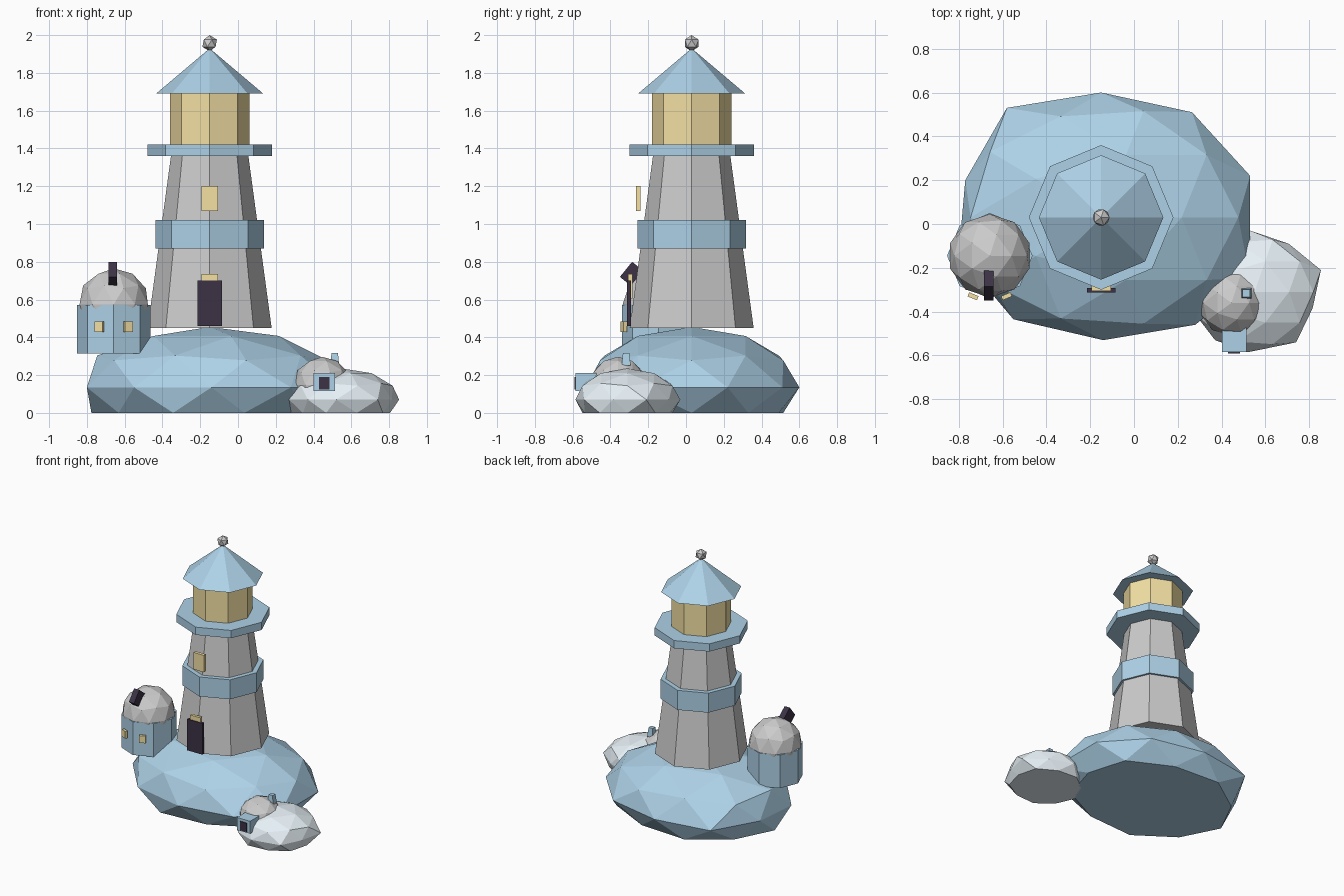
import bpy, bmesh
from math import radians, sin, cos
from mathutils import Matrix, Vector

if "Cube" in bpy.data.objects:
    bpy.data.objects.remove(bpy.data.objects["Cube"])


def material(name, r, g, b):
    m = bpy.data.materials.new(name)
    m.diffuse_color = (r, g, b, 1)
    m.use_nodes = True
    m.node_tree.nodes["Principled BSDF"].inputs["Base Color"].default_value = m.diffuse_color
    return m


BLUE = material("blue", .42, .64, .80)
SNOW = material("snow", .80, .88, .93)
YELLOW = material("yellow", .90, .75, .37)
DARK = material("dark", .045, .032, .06)


def finish(name, bm, mat=None):
    me = bpy.data.meshes.new(name)
    bmesh.ops.recalc_face_normals(bm, faces=bm.faces)
    bm.to_mesh(me)
    bm.free()
    ob = bpy.data.objects.new(name, me)
    bpy.context.collection.objects.link(ob)
    if mat:
        me.materials.append(mat)
    return ob


def prism(name, x, y, z0, z1, r0, r1, mat=None, sides=8, turn=0):
    bm = bmesh.new()
    bmesh.ops.create_cone(bm, cap_ends=True, segments=sides, radius1=r0, radius2=r1, depth=z1 - z0,
                          matrix=Matrix.Translation((x, y, (z0 + z1) / 2)) @ Matrix.Rotation(turn, 4, 'Z'))
    if r1 == 0:
        bmesh.ops.remove_doubles(bm, verts=bm.verts, dist=1e-5)
    return finish(name, bm, mat)


def box(name, centre, size, mat=None, rot=None):
    bm = bmesh.new()
    m = Matrix.Translation(centre) @ (rot or Matrix()) @ Matrix.Diagonal((*size, 1))
    bmesh.ops.create_cube(bm, size=1, matrix=m)
    return finish(name, bm, mat)


def ball(name, centre, radii, mat=None, sub=2, outline=(), floor=True):
    """Faceted ball with a flattened base; outline moves its equator points."""
    bm = bmesh.new()
    bmesh.ops.create_icosphere(bm, subdivisions=sub, radius=1)
    for v in bm.verts:
        equator = abs(v.co.z) < .01
        v.co = Vector(centre) + Vector(a * b for a, b in zip(v.co, radii))
        if equator and outline:
            px, py = min(outline, key=lambda p: (p[0] - v.co.x) ** 2 + (p[1] - v.co.y) ** 2)
            v.co.x, v.co.y = px, py
        if floor:
            v.co.z = max(v.co.z, 0)
    bmesh.ops.dissolve_limit(bm, angle_limit=radians(.1), verts=bm.verts, edges=bm.edges)
    return finish(name, bm, mat)


# Island and side rock
ball("island", (-.15, .03, .135), (.70, .57, .32), BLUE, outline=[
    (-.58, .53), (-.15, .60), (.265, .51), (.53, .22), (.53, -.25),
    (.28, -.46), (-.14, -.53), (-.55, -.435), (-.80, -.14), (-.77, .20)])
ball("rock", (.55, -.31, .07), (.30, .28, .165), SNOW, outline=[
    (.53, -.03), (.706, -.09), (.853, -.21), (.815, -.385), (.74, -.54),
    (.52, -.585), (.37, -.53), (.27, -.40), (.27, -.22), (.38, -.09)])

# Lighthouse tower
TX, TY = -.15, .03
prism("tower", TX, TY, .45, 1.36, .328, .205)
prism("tower_band", TX, TY, .87, 1.02, .287, .287, BLUE)
prism("gallery", TX, TY, 1.36, 1.42, .33, .33, BLUE)
prism("lantern", TX, TY, 1.42, 1.69, .21, .21, YELLOW)
prism("roof", TX, TY, 1.69, 1.93, .284, 0, BLUE)
ball("finial", (TX, TY, 1.957), (.043,) * 3, sub=1, floor=False)
box("tower_door", (TX, -.302, .58), (.13, .022, .24), DARK)
box("lower_window", (TX, -.295, .67), (.088, .022, .13), YELLOW)
box("upper_window", (TX, -.252, 1.135), (.088, .024, .13), YELLOW)

# Round hut with dome
HX, HY = -.658, -.145
prism("hut_wall", HX, HY, .315, .57, .195, .195, BLUE)
ball("hut_dome", (HX, HY, .575), (.19,) * 3, floor=False)
box("dome_hatch", (HX - .005, -.2775, .7275), (.044, .103, .103), DARK,
    Matrix.Rotation(radians(51), 4, 'X'))
for side, label in ((-1, "left"), (1, "right")):
    a = radians(22.5) * side
    box("hut_window_" + label, (HX + .2 * sin(a), HY - .2 * cos(a), .455),
        (.046, .02, .055), YELLOW, Matrix.Rotation(a, 4, 'Z'))

# Small domed shelter on the rock
ball("shelter_dome", (.445, -.36, .147), (.152, .152, .15))
box("shelter_porch", (.457, -.53, .163), (.112, .11, .096), BLUE)
box("shelter_door", (.457, -.584, .157), (.055, .014, .068), DARK)
prism("shelter_chimney", .512, -.317, .25, .317, .034, .024, BLUE, 4, radians(45))
